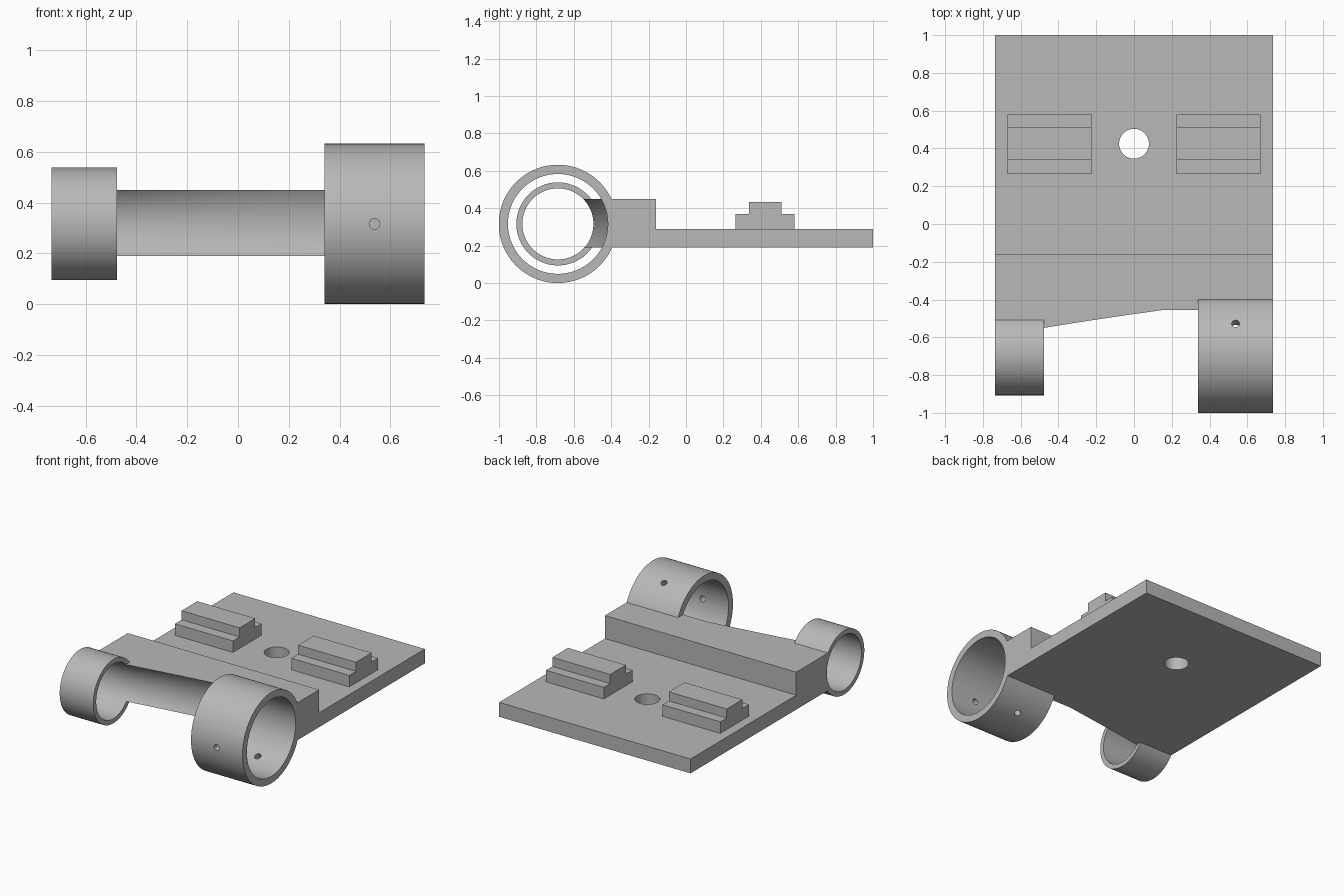
import bpy, bmesh, math
from mathutils import Vector, Matrix

if "Cube" in bpy.data.objects:
    bpy.data.objects.remove(bpy.data.objects["Cube"])

grey = bpy.data.materials.new("plain grey")
grey.use_nodes = True
grey.diffuse_color = (0.48, 0.48, 0.48, 1)
grey.node_tree.nodes["Principled BSDF"].inputs["Base Color"].default_value = grey.diffuse_color

HALF = 0.735                          # half width of the plate
AXIS_Y, AXIS_Z = -0.685, 0.316        # axis shared by both rings
BORE_S, BORE_L = 0.19, 0.267


def finish(name, bm):
    bmesh.ops.recalc_face_normals(bm, faces=bm.faces)
    mesh = bpy.data.meshes.new(name)
    bm.to_mesh(mesh)
    bm.free()
    mesh.materials.append(grey)
    ob = bpy.data.objects.new(name, mesh)
    bpy.context.collection.objects.link(ob)
    return ob


def extrude_x(name, profile, x0, x1):
    """Solid from a (y, z) outline swept along x."""
    bm = bmesh.new()
    face = bm.faces.new([bm.verts.new((x0, y, z)) for y, z in profile])
    new = bmesh.ops.extrude_face_region(bm, geom=[face])["geom"]
    bmesh.ops.translate(bm, vec=(x1 - x0, 0, 0),
                        verts=[v for v in new if isinstance(v, bmesh.types.BMVert)])
    return finish(name, bm)


def lathe_x(name, profile, n=96):
    """Solid turned about the ring axis from (x, radius) points."""
    bm = bmesh.new()
    loops = []
    for x, r in profile:
        angles = [math.tau * i / n for i in range(n)]
        loops.append([bm.verts.new((x, AXIS_Y + r * math.cos(a), AXIS_Z + r * math.sin(a)))
                      for a in angles])
    for a, b in zip(loops, loops[1:]):
        for i in range(n):
            j = (i + 1) % n
            bm.faces.new((a[i], a[j], b[j], b[i]))
    bm.faces.new(loops[0])
    bm.faces.new(loops[-1])
    return finish(name, bm)


def rod(name, centre, direction, radius, length, n):
    bm = bmesh.new()
    turn = Vector(direction).to_track_quat('Z', 'Y').to_matrix().to_4x4()
    bmesh.ops.create_cone(bm, cap_ends=True, segments=n, radius1=radius, radius2=radius,
                          depth=length, matrix=Matrix.Translation(centre) @ turn)
    return finish(name, bm)


def combine(ob, tool, operation):
    mod = ob.modifiers.new(operation.lower(), 'BOOLEAN')
    mod.operation, mod.solver, mod.object = operation, 'EXACT', tool
    bpy.context.view_layer.objects.active = ob
    bpy.ops.object.modifier_apply(modifier=mod.name)
    bpy.data.objects.remove(tool)


# Plate with its thicker front block
bracket = extrude_x("ring_bracket", [(-0.555, 0.19), (1, 0.19), (1, 0.29), (-0.16, 0.29),
                                     (-0.16, 0.45), (-0.555, 0.45)], -HALF, HALF)

# Small right ring and large left ring
combine(bracket, lathe_x("small_ring", [(-HALF, 0.222), (-0.477, 0.222)]), 'UNION')
combine(bracket, lathe_x("large_ring", [(0.34, 0.316), (HALF, 0.316)]), 'UNION')

# Bore through both rings, tapering along the block
combine(bracket, lathe_x("bore", [(-0.8, BORE_S), (-0.477, BORE_S), (0.16, BORE_L),
                                  (0.8, BORE_L)]), 'DIFFERENCE')

# Screw hole in the plate
combine(bracket, rod("plate_hole", (0, 0.425, 0.24), (0, 0, 1), 0.079, 0.3, 64), 'DIFFERENCE')

# Three pin holes around the large ring
for degrees in (60, 180, 300):
    a = math.radians(degrees)
    out = Vector((0, math.cos(a), math.sin(a)))
    combine(bracket, rod("pin_hole", Vector((0.538, AXIS_Y, AXIS_Z)) + out * 0.29,
                         out, 0.021, 0.12, 24), 'DIFFERENCE')

# Stepped rails on the plate
rails = []
for side, x0 in (("right", -0.67), ("left", 0.225)):
    rails.append(extrude_x(side + "_rail", [(0.265, 0.285), (0.58, 0.285), (0.58, 0.37),
                                            (0.51, 0.37), (0.51, 0.433), (0.338, 0.433),
                                            (0.338, 0.37), (0.265, 0.37)], x0, x0 + 0.445))

# Smooth round walls, sharp edges
bpy.ops.object.select_all(action='DESELECT')
bracket.select_set(True)
bpy.context.view_layer.objects.active = bracket
bpy.ops.object.shade_smooth_by_angle(angle=math.radians(18))
